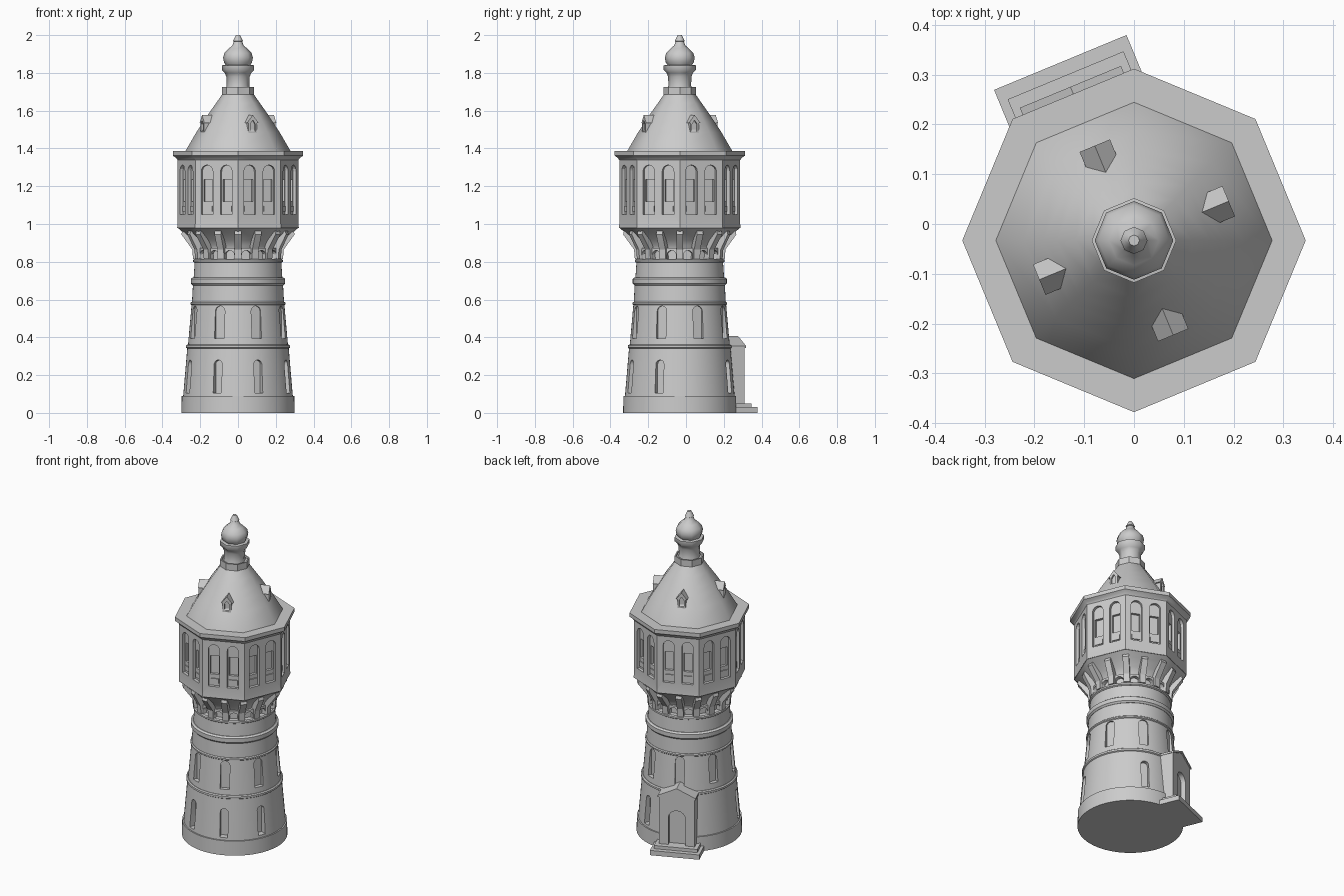
import bpy, bmesh, math
from mathutils import Vector

if "Cube" in bpy.data.objects:
    bpy.data.objects.remove(bpy.data.objects["Cube"])

CY = -0.033                     # tower axis sits slightly forward of the centre
STONE = bpy.data.materials.new("grey_stone")
STONE.diffuse_color = (0.6, 0.6, 0.6, 1)
STONE.use_nodes = True
STONE.node_tree.nodes["Principled BSDF"].inputs["Base Color"].default_value = STONE.diffuse_color
FACES8 = [22.5 + 45 * k for k in range(8)]


def place(angle, r, t, z):
    """Point at radius r and sideways offset t on the side facing angle."""
    a = math.radians(angle)
    return Vector((r * math.cos(a) - t * math.sin(a),
                   CY + r * math.sin(a) + t * math.cos(a), z))


def finish(name, bm, smooth=30):
    bmesh.ops.recalc_face_normals(bm, faces=bm.faces)
    me = bpy.data.meshes.new(name)
    bm.to_mesh(me)
    bm.free()
    me.materials.append(STONE)
    ob = bpy.data.objects.new(name, me)
    bpy.context.collection.objects.link(ob)
    if smooth:
        shade(ob, smooth)
    return ob


def shade(ob, deg):
    bpy.ops.object.select_all(action='DESELECT')
    ob.select_set(True)
    bpy.context.view_layer.objects.active = ob
    bpy.ops.object.shade_smooth_by_angle(angle=math.radians(deg))


def lathe(name, profile, n, smooth=30):
    """Closed turned solid from (radius, height) pairs."""
    bm = bmesh.new()
    rings = [[bm.verts.new(place(360 * i / n, r, 0, z)) for i in range(n)]
             for r, z in profile]
    for a, b in zip(rings, rings[1:]):
        for i in range(n):
            j = (i + 1) % n
            bm.faces.new((a[i], a[j], b[j], b[i]))
    bm.faces.new(rings[0][::-1])
    bm.faces.new(rings[-1])
    return finish(name, bm, smooth)


def prism(bm, outline, r0, r1, angle):
    """Extrude a (sideways, height) outline radially from r0 to r1."""
    a = [bm.verts.new(place(angle, r0, t, z)) for t, z in outline]
    b = [bm.verts.new(place(angle, r1, t, z)) for t, z in outline]
    n = len(outline)
    bm.faces.new(a)
    bm.faces.new(b[::-1])
    for i in range(n):
        j = (i + 1) % n
        bm.faces.new((a[i], b[i], b[j], a[j]))


def rect(w, z0, z1, t=0):
    return [(t - w / 2, z0), (t + w / 2, z0), (t + w / 2, z1), (t - w / 2, z1)]


def arch(w, z0, z1, t=0, steps=8):
    h = w / 2
    return [(t - h, z0), (t + h, z0)] + [
        (t + h * math.cos(math.pi * i / steps), z1 - h + h * math.sin(math.pi * i / steps))
        for i in range(steps + 1)]


def cut(ob, bm, smooth=30):
    cutter = finish("cutter", bm, 0)
    mod = ob.modifiers.new("openings", 'BOOLEAN')
    mod.operation = 'DIFFERENCE'
    mod.solver = 'EXACT'
    mod.object = cutter
    bpy.context.view_layer.update()
    me = bpy.data.meshes.new_from_object(
        ob.evaluated_get(bpy.context.evaluated_depsgraph_get()))
    ob.modifiers.clear()
    ob.data = me
    bpy.data.objects.remove(cutter)
    shade(ob, smooth)


# Round shaft, one drum per storey, separated by string courses
lathe("plinth", [(.3, 0), (.298, .09)], 64)
lower = lathe("lower_shaft", [(.291, .08), (.268, .35)], 64)
lathe("lower_band", [(.268, .34), (.275, .345), (.275, .357), (.268, .362)], 64)
middle = lathe("middle_shaft", [(.265, .355), (.245, .58)], 64)
lathe("middle_band", [(.245, .57), (.251, .575), (.251, .583), (.245, .588)], 64)
lathe("upper_shaft", [(.244, .58), (.238, .69)], 64)
lathe("upper_band", [(.24, .675), (.249, .685), (.249, .71), (.238, .718)], 64)
lathe("neck_shaft", [(.235, .71), (.229, .80)], 64)
lathe("neck_band", [(.23, .795), (.237, .80), (.237, .81), (.23, .815)], 64)
frieze = lathe("arched_frieze", [(.228, .805), (.226, .872)], 64)

# Shaft windows; the lower row leaves out the sides beside the porch
bm = bmesh.new()
for a in (67.5, 202.5, 247.5, 292.5, 337.5):
    prism(bm, arch(.046, .105, .28), .25, .4, a)
cut(lower, bm)
bm = bmesh.new()
for a in FACES8:
    prism(bm, arch(.054, .395, .566), .237, .4, a)
cut(middle, bm)

# Small arches under the brackets
bm = bmesh.new()
for k in range(16):
    prism(bm, arch(.05, .815, .86), .2, .3, 11.25 + 22.5 * k)
cut(frieze, bm)

# Flared underside of the gallery and its sixteen brackets
lathe("gallery_flare", [(.222, .865), (.228, .885), (.248, .915), (.29, .955), (.322, .982)], 8, 40)
bm = bmesh.new()
for k in range(16):
    lift = .017 if k % 2 else 0
    side = [(.20, .815), (.238, .815), (.242, .865), (.30 - lift, .945),
            (.295 - lift, .962), (.22, .955)]
    loops = [[bm.verts.new(place(22.5 * k, r, t, z)) for r, z in side] for t in (-.018, .018)]
    bm.faces.new(loops[0])
    bm.faces.new(loops[1][::-1])
    for i in range(6):
        j = (i + 1) % 6
        bm.faces.new((loops[0][i], loops[1][i], loops[1][j], loops[0][j]))
finish("brackets", bm, 0)

# Octagonal gallery with paired arched windows and deeper panes
gallery = lathe("gallery_wall", [(.322, .98), (.32, 1.0), (.32, 1.345)], 8)
for outline, depth in ((lambda t: arch(.066, 1.05, 1.312, t), .278),
                       (lambda t: rect(.05, 1.12, 1.235, t), .262)):
    bm = bmesh.new()
    for a in FACES8:
        for t in (-.055, .055):
            prism(bm, outline(t), depth, .4, a)
    cut(gallery, bm)
bm = bmesh.new()
for a in FACES8:
    for t in (-.055, .055):
        prism(bm, rect(.05, 1.065, 1.095, t), .27, .284, a)
finish("window_sills", bm, 0)
lathe("cornice", [(.318, 1.335), (.328, 1.35), (.345, 1.362), (.345, 1.386)], 8)

# Roof, lantern collar and onion finial
lathe("roof", [(.28, 1.38), (.276, 1.39), (.221, 1.485), (.181, 1.545), (.155, 1.585),
               (.116, 1.64), (.078, 1.695)], 8, 50)
lathe("roof_collar", [(.072, 1.675), (.085, 1.685), (.085, 1.725), (.077, 1.725), (.074, 1.718)], 8)
lathe("lantern", [(.066, 1.71), (.06, 1.735), (.062, 1.78), (.07, 1.80), (.085, 1.815),
                  (.085, 1.84), (.072, 1.842)], 8, 50)
lathe("onion_finial", [(.06, 1.835), (.074, 1.855), (.079, 1.88), (.072, 1.905),
                       (.05, 1.928), (.03, 1.945), (.022, 1.965), (.027, 1.968),
                       (.021, 1.98), (.011, 2.0)], 8, 50)

# Four gabled dormers
bm = bmesh.new()
for a in (22.5, 112.5, 202.5, 292.5):
    prism(bm, [(-.024, 1.475), (.024, 1.475), (.024, 1.535), (.033, 1.535), (0, 1.577),
               (-.033, 1.535), (-.024, 1.535)], .10, .206, a)
dormers = finish("dormers", bm, 0)
bm = bmesh.new()
for a in (22.5, 112.5, 202.5, 292.5):
    prism(bm, [(-.014, 1.49), (.014, 1.49), (.014, 1.53), (0, 1.55), (-.014, 1.53)], .195, .3, a)
cut(dormers, bm)

# Porch with steps, gabled top and recessed arched doorway
DOOR = 112.5
for name, w, z0, z1, r in (("lower_step", .288, 0, .03, .387), ("upper_step", .252, .03, .05, .359)):
    bm = bmesh.new()
    prism(bm, rect(w, z0, z1), .2, r, DOOR)
    finish(name, bm, 0)
bm = bmesh.new()
prism(bm, [(-.104, .045), (.104, .045), (.104, .345), (0, .395), (-.104, .345)], .2, .328, DOOR)
porch = finish("porch", bm, 0)
bm = bmesh.new()
prism(bm, arch(.1, .05, .265, steps=12), .30, .4, DOOR)
cut(porch, bm)
bm = bmesh.new()
prism(bm, [(-.11, .343), (-.11, .355), (0, .407), (.11, .355), (.11, .343), (0, .393)], .2, .334, DOOR)
finish("porch_roof", bm, 0)
